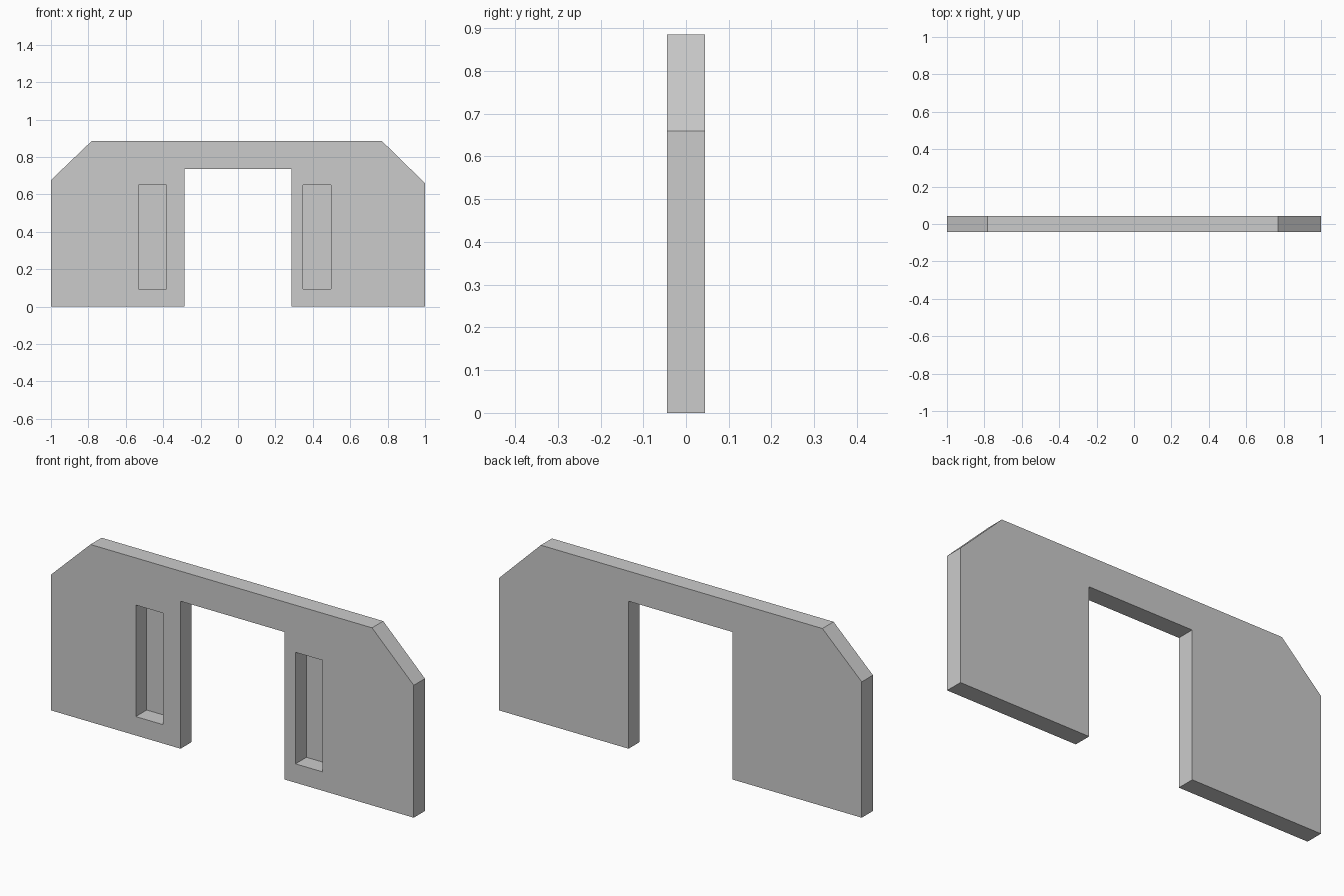
import bpy, bmesh

if "Cube" in bpy.data.objects:
    bpy.data.objects.remove(bpy.data.objects["Cube"])

HALF = 0.044    # half wall thickness
SKIN = 0.002    # thin back left behind each recess


def prism(name, outline, y0, y1):
    """Extrude an x-z outline from y0 to y1."""
    bm = bmesh.new()
    face = bm.faces.new([bm.verts.new((x, y0, z)) for x, z in outline])
    ext = bmesh.ops.extrude_face_region(bm, geom=[face])
    verts = [g for g in ext["geom"] if isinstance(g, bmesh.types.BMVert)]
    bmesh.ops.translate(bm, verts=verts, vec=(0, y1 - y0, 0))
    bmesh.ops.recalc_face_normals(bm, faces=bm.faces)
    mesh = bpy.data.meshes.new(name)
    bm.to_mesh(mesh)
    bm.free()
    obj = bpy.data.objects.new(name, mesh)
    bpy.context.collection.objects.link(obj)
    return obj


# Wall panel with clipped top corners and a doorway
wall = prism("wall_panel", [
    (-1, 0), (-0.286, 0), (-0.286, 0.735), (0.286, 0.735), (0.286, 0), (1, 0),
    (1, 0.66), (0.77, 0.885), (-0.783, 0.885), (-1, 0.677),
], -HALF, HALF)

# Deep slot recesses on the front, one each side of the doorway
for x0, x1 in ((-0.533, -0.383), (0.348, 0.498)):
    cutter = prism("recess_cutter",
                   [(x0, 0.094), (x1, 0.094), (x1, 0.65), (x0, 0.65)],
                   -HALF - 0.05, HALF - SKIN)
    cutter.hide_render = True
    mod = wall.modifiers.new("recess", 'BOOLEAN')
    mod.operation = 'DIFFERENCE'
    mod.solver = 'EXACT'
    mod.object = cutter
    bpy.context.view_layer.objects.active = wall
    bpy.ops.object.modifier_apply(modifier=mod.name)
    bpy.data.objects.remove(cutter)
